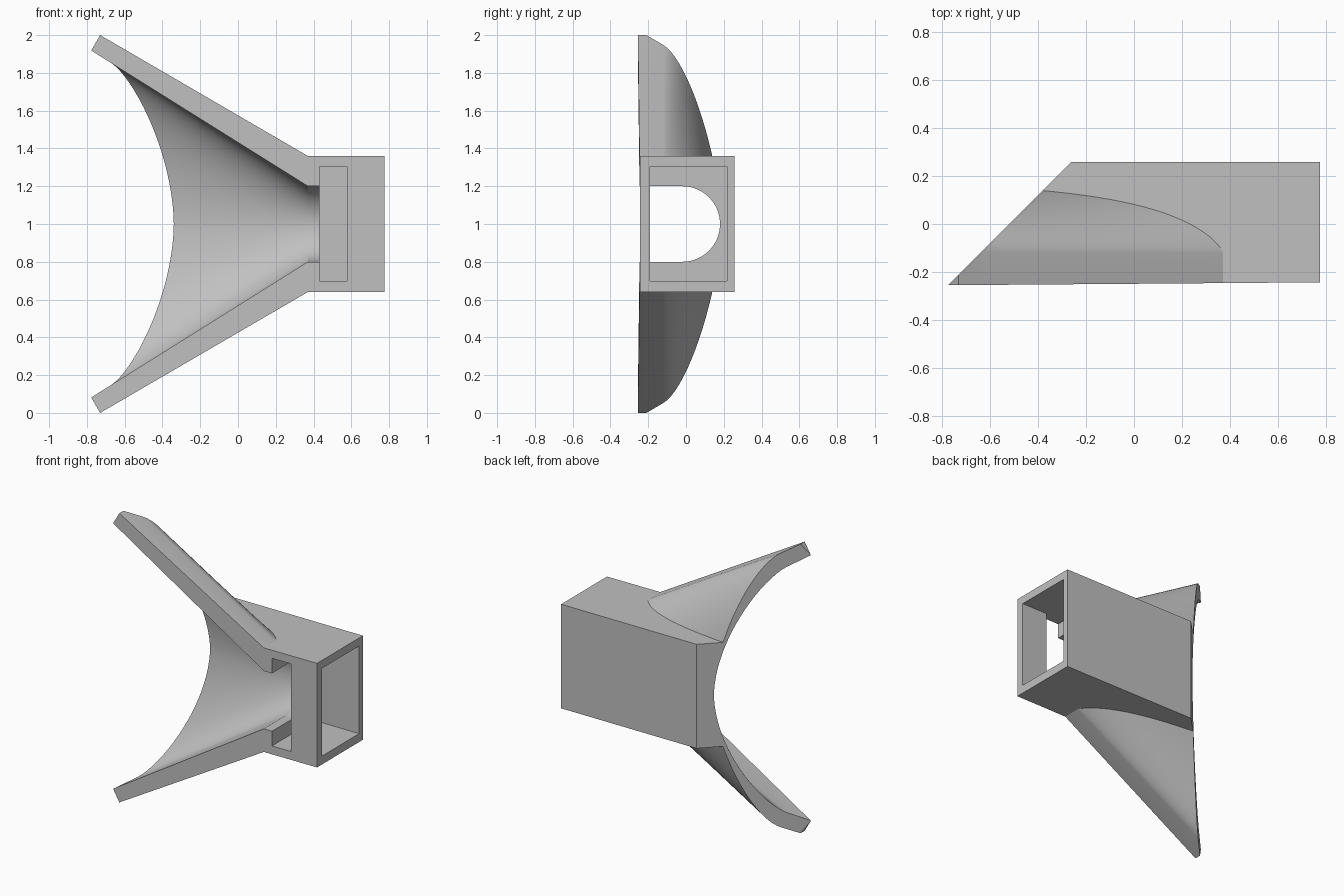
import bpy
import bmesh
from math import sin, cos, pi

if "Cube" in bpy.data.objects:
    bpy.data.objects.remove(bpy.data.objects["Cube"], do_unlink=True)

grey = bpy.data.materials.new("light_grey")
grey.use_nodes = True
grey.diffuse_color = (0.53, 0.53, 0.53, 1)
grey.node_tree.nodes["Principled BSDF"].inputs["Base Color"].default_value = (0.53, 0.53, 0.53, 1)

MID = 1.0        # height of the symmetry plane
THROAT = 0.37    # x where the horn starts to flare
FLARE = 1.15     # length of the flare


def loft(name, rings):
    """Closed solid through a row of matching rings of points."""
    bm = bmesh.new()
    rows = [[bm.verts.new(p) for p in ring] for ring in rings]
    for a, b in zip(rows, rows[1:]):
        for i in range(len(a)):
            j = (i + 1) % len(a)
            bm.faces.new((a[i], a[j], b[j], b[i]))
    bm.faces.new(rows[0])
    bm.faces.new(rows[-1])
    bmesh.ops.recalc_face_normals(bm, faces=bm.faces)
    mesh = bpy.data.meshes.new(name)
    bm.to_mesh(mesh)
    bm.free()
    mesh.materials.append(grey)
    ob = bpy.data.objects.new(name, mesh)
    bpy.context.collection.objects.link(ob)
    return ob


def prism_z(name, outline, low, high):
    return loft(name, [[(x, y, z) for x, y in outline] for z in (low, high)])


def prism_y(name, outline):
    return loft(name, [[(x, y, z) for x, z in outline] for y in (-1, 1)])


def u_section(x, half, spring, crown, power, front):
    """U-shaped section: straight sides from the front, rounded at the back."""
    steps = 40
    pts = [(x, front, MID - half)]
    for i in range(steps + 1):
        a = pi * i / steps - pi / 2
        s, c = sin(a), max(cos(a), 0)
        z = half * abs(s) ** (2 / power) * (1 if s > 0 else -1)
        pts.append((x, spring + (crown - spring) * c ** (2 / power), MID + z))
    pts.append((x, front, MID + half))
    return pts


def outer(x):
    t = max(0, (THROAT - x) / FLARE)
    return u_section(x, 0.36 + 0.582 * (THROAT - x), -0.12, 0.187, 1.4 + 0.5 * t, -0.36)


def inner(x):
    t = max(0, (THROAT - x) / FLARE)
    return u_section(x, 0.2 + 0.626 * FLARE * t, -0.02 - 0.14 * t, 0.18, 2 - 0.35 * t, -0.42)


def combine(target, other, operation):
    mod = target.modifiers.new(operation, "BOOLEAN")
    mod.operation = operation
    mod.solver = "EXACT"
    mod.object = other
    bpy.context.view_layer.objects.active = target
    bpy.ops.object.modifier_apply(modifier=mod.name)
    bpy.data.objects.remove(other, do_unlink=True)


# Rectangular socket block joined to the flared horn
body = prism_z("flared_socket", [(0.775, -0.3), (0.775, 0.258), (-0.6, 0.258), (-0.6, -0.3)],
               0.64, 1.36)
stations = [0.42, THROAT] + [THROAT - 0.1 * i for i in range(1, 14)]
combine(body, loft("horn_outer", [outer(x) for x in stations]), "UNION")

# Horn cavity with a straight throat
stations[0] = 0.46
combine(body, loft("horn_cavity", [inner(x) for x in stations]), "DIFFERENCE")

# Pocket in the end of the block, with its slot through the front wall
pocket = [(0.432, -0.5), (0.577, -0.5), (0.577, -0.19), (0.9, -0.19), (0.9, 0.217), (0.432, 0.217)]
combine(body, prism_z("pocket", pocket, 0.698, 1.304), "DIFFERENCE")

# Trim the front face, the diagonal mouth and the two arm tips
front = [(-1.3, -0.259), (1.3, -0.239), (1.3, -0.9), (-1.3, -0.9)]
combine(body, prism_z("front_trim", front, -1, 3), "DIFFERENCE")
mouth = [(-1.32, -0.8), (0.08, 0.6), (-1.6, 0.6), (-1.6, -0.8)]
combine(body, prism_z("mouth_trim", mouth, -1, 3), "DIFFERENCE")
for side in (1, -1):
    tip = [(-0.98, 0.567), (-0.48, 1.433), (-0.9, 1.9), (-1.5, 1.0)]
    combine(body, prism_y("tip_trim", [(x, MID + side * z) for x, z in tip]), "DIFFERENCE")

# Smooth the curved walls, keep the edges crisp
bpy.ops.object.select_all(action="DESELECT")
body.select_set(True)
bpy.context.view_layer.objects.active = body
bpy.ops.object.shade_smooth_by_angle(angle=pi / 8)
